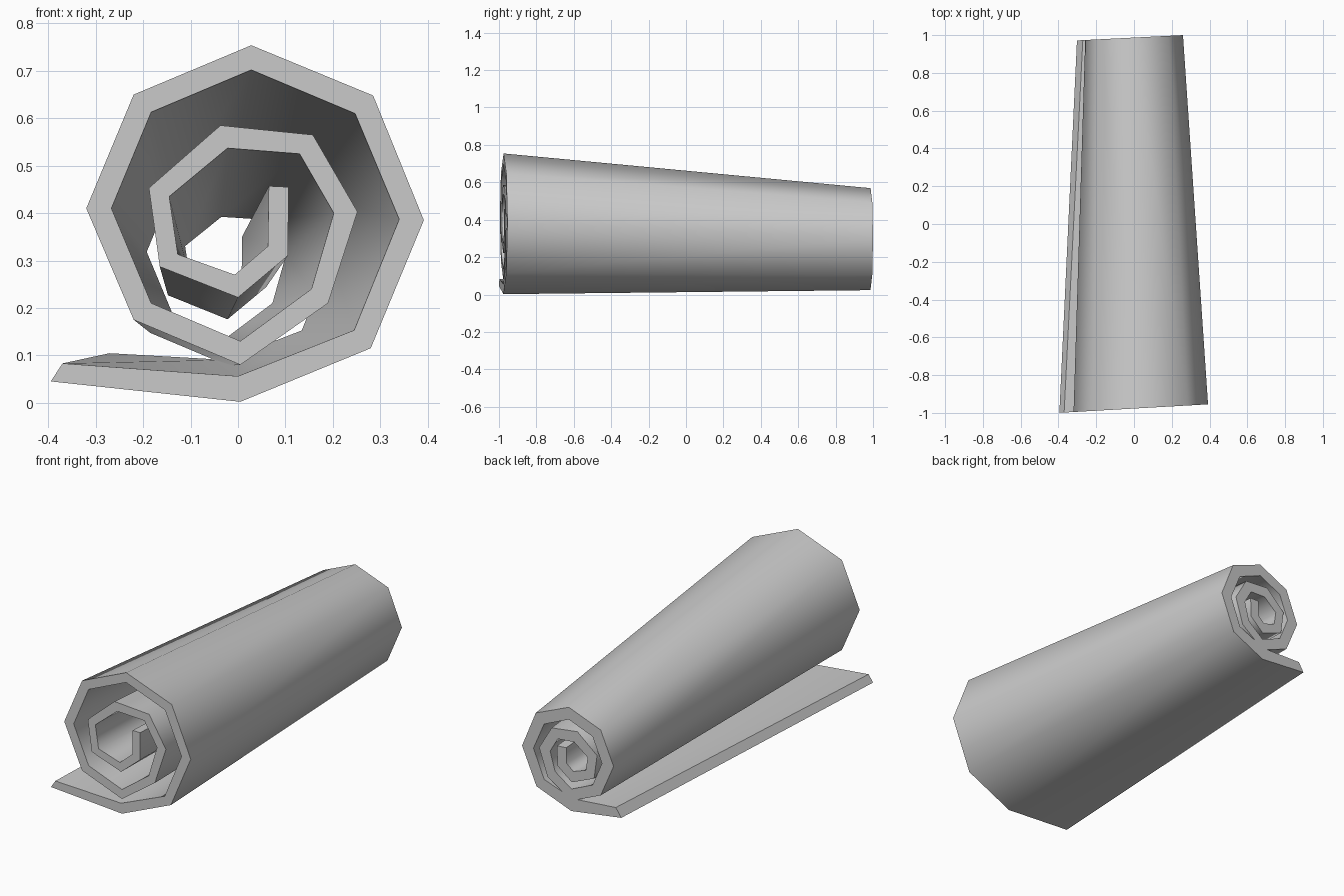
import bpy
import bmesh
from mathutils import Vector

default_cube = bpy.data.objects.get("Cube")
if default_cube:
    bpy.data.objects.remove(default_cube, do_unlink=True)

# Spiral cross-section (x, z) of the wide end, from the loose flap inward
OUTER_SIDE = [(-.395, .045), (.005, .002), (.28, .115), (.392, .385),
              (.285, .648), (.028, .754), (-.22, .65), (-.32, .41),
              (-.22, .175), (.005, .08), (.19, .21), (.252, .403),
              (.158, .565), (-.037, .585), (-.188, .453), (-.165, .287),
              (0, .222), (.105, .31), (.107, .455)]
INNER_SIDE = [(-.37, .083), (0, .056), (.245, .153), (.34, .387),
              (.247, .61), (.028, .702), (-.183, .613), (-.267, .41),
              (-.183, .21), (.005, .13), (.155, .24), (.202, .4),
              (.13, .525), (-.022, .537), (-.145, .435), (-.127, .313),
              (-.007, .27), (.063, .33), (.065, .457)]


def make_material(name, color):
    material = bpy.data.materials.new(name)
    material.use_nodes = True
    material.diffuse_color = color
    shader = next(node for node in material.node_tree.nodes
                  if node.type == 'BSDF_PRINCIPLED')
    shader.inputs["Base Color"].default_value = color
    return material


def cross_section(bm, y, slant, scale, thickness, shift):
    """Place both sides of the spiral, scaling the path and wall separately."""
    rows = []
    for outer, inner in zip(OUTER_SIDE, INNER_SIDE):
        outer, inner = Vector(outer), Vector(inner)
        middle = (outer + inner) / 2
        half_wall = (outer - inner) / 2 * thickness
        center = middle * scale + Vector(shift)
        pair = []
        for point in (center + half_wall, center - half_wall):
            pair.append(bm.verts.new((point.x, y + slant * point.x, point.y)))
        rows.append(pair)
    return rows


def rolled_sheet(name, material):
    mesh = bpy.data.meshes.new(name)
    bm = bmesh.new()
    front = cross_section(bm, y=-.977, slant=.057, scale=1,
                          thickness=1, shift=(0, 0))
    back = cross_section(bm, y=.987, slant=.05, scale=.686,
                         thickness=1.24, shift=(-.024, .037))

    # Walls and end strips, one set for each fold of the spiral
    caps = []
    for i in range(len(front) - 1):
        for side in (0, 1):
            bm.faces.new((front[i][side], front[i + 1][side],
                          back[i + 1][side], back[i][side]))
        for end in (front, back):
            caps.append(bm.faces.new((end[i][0], end[i + 1][0],
                                      end[i + 1][1], end[i][1])))

    # Narrow faces along the loose flap and the innermost edge
    for i in (0, -1):
        caps.append(bm.faces.new((front[i][0], front[i][1],
                                  back[i][1], back[i][0])))
    bmesh.ops.recalc_face_normals(bm, faces=bm.faces[:])

    # Soft folds with crisp sheet borders
    cap_set = set(caps)
    for face in bm.faces:
        face.smooth = face not in cap_set
    for edge in bm.edges:
        if any(face in cap_set for face in edge.link_faces):
            edge.smooth = False
    bm.to_mesh(mesh)
    bm.free()

    mesh.materials.append(material)
    sheet = bpy.data.objects.new(name, mesh)
    bpy.context.collection.objects.link(sheet)
    return sheet


rolled_sheet("rolled_sheet", make_material("plain grey", (.6, .6, .6, 1)))
